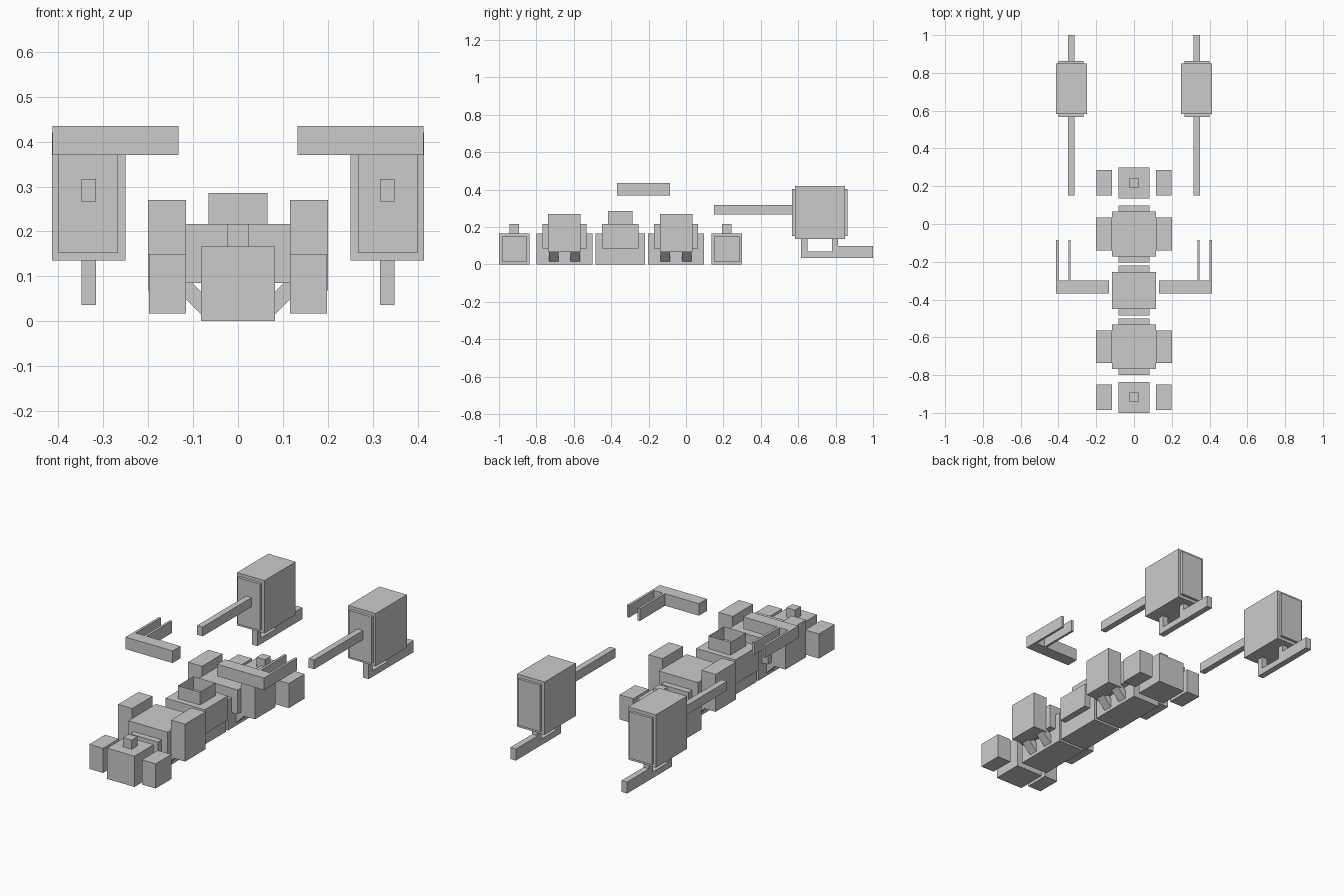
import bpy, bmesh
from math import pi
from mathutils import Matrix, Vector

if "Cube" in bpy.data.objects:
    bpy.data.objects.remove(bpy.data.objects["Cube"])


def add_object(name, bm):
    mesh = bpy.data.meshes.new(name)
    bmesh.ops.recalc_face_normals(bm, faces=bm.faces[:])
    bm.to_mesh(mesh)
    bm.free()
    obj = bpy.data.objects.new(name, mesh)
    bpy.context.collection.objects.link(obj)
    return obj


def box(name, x, y, z, open_ends=False):
    """Box given by (min, max) along each axis."""
    bm = bmesh.new()
    bmesh.ops.create_cube(bm, size=1)
    if open_ends:
        caps = [f for f in bm.faces if abs(f.normal.z) > 0.5]
        bmesh.ops.delete(bm, geom=caps, context='FACES_ONLY')
    for v in bm.verts:
        v.co = Vector([(a + b) / 2 + c * (b - a) for c, (a, b) in zip(v.co, (x, y, z))])
    return add_object(name, bm)


def pair(name, x, y, z):
    """Box on the right and its mirror on the left."""
    box("right_" + name, x, y, z)
    box("left_" + name, (-x[1], -x[0]), y, z)


def prism(name, profile, x):
    """Side profile of (y, z) points extruded between two x values."""
    bm = bmesh.new()
    face = bm.faces.new([bm.verts.new((x[0], y, z)) for y, z in profile])
    ext = bmesh.ops.extrude_face_region(bm, geom=[face])
    verts = [g for g in ext['geom'] if isinstance(g, bmesh.types.BMVert)]
    bmesh.ops.translate(bm, verts=verts, vec=(x[1] - x[0], 0, 0))
    return add_object(name, bm)


def strut(name, side, y):
    """Diagonal bar joining the car base to a side pod."""
    bm = bmesh.new()
    bmesh.ops.create_cube(bm, size=1)
    bm.transform(Matrix.Translation((side * 0.106, y, 0.064))
                 @ Matrix.Rotation(-side * pi / 4, 4, 'Y')
                 @ Matrix.Diagonal((0.10, 0.05, 0.035, 1)))
    add_object(name, bm)


# End blocks with knob and side blocks
for label, y in (("front", -0.918), ("rear", 0.218)):
    box(label + "_end_block", (-0.082, 0.082), (y - 0.082, y + 0.082), (0, 0.166))
    box(label + "_knob", (-0.025, 0.025), (y - 0.025, y + 0.025), (0.166, 0.216))
    pair(label + "_side_block", (0.116, 0.198), (y - 0.067, y + 0.067), (0.017, 0.15))

# Body sections with side pods and diagonal struts
for label, y in (("front", -0.65), ("rear", -0.053)):
    box(label + "_base", (-0.082, 0.082), (y - 0.15, y + 0.15), (0, 0.166))
    box(label + "_body", (-0.117, 0.117), (y - 0.118, y + 0.118), (0.085, 0.216))
    pair(label + "_pod", (0.116, 0.2), (y - 0.087, y + 0.087), (0.068, 0.27))
    for side, s in (("right", 1), ("left", -1)):
        for n, dy in enumerate((-0.057, 0.057), 1):
            strut(f"{label}_{side}_strut_{n}", s, y + dy)

# Middle section with open-topped collar
box("middle_base", (-0.082, 0.082), (-0.485, -0.219), (0, 0.166))
box("middle_body", (-0.117, 0.117), (-0.45, -0.254), (0.085, 0.216))
box("open_collar", (-0.066, 0.066), (-0.418, -0.286), (0.216, 0.285), open_ends=True)

# Floating arms with two thin prongs each
pair("arm", (0.133, 0.413), (-0.368, -0.30), (0.37, 0.435))
pair("inner_prong", (0.335, 0.348), (-0.30, -0.085), (0.37, 0.435))
pair("outer_prong", (0.40, 0.413), (-0.30, -0.085), (0.37, 0.435))

# Side cannons: housing, end plates, barrel and stepped grip
pair("cannon_housing", (0.25, 0.414), (0.583, 0.849), (0.135, 0.42))
pair("cannon_core", (0.267, 0.40), (0.567, 0.863), (0.152, 0.403))
pair("cannon_barrel", (0.316, 0.349), (0.15, 0.567), (0.267, 0.317))
grip = [(0.616, 0.036), (1.0, 0.036), (1.0, 0.098), (0.813, 0.098), (0.813, 0.135),
        (0.78, 0.135), (0.78, 0.069), (0.649, 0.069), (0.649, 0.135), (0.616, 0.135)]
prism("right_cannon_grip", grip, (0.316, 0.349))
prism("left_cannon_grip", grip, (-0.349, -0.316))
